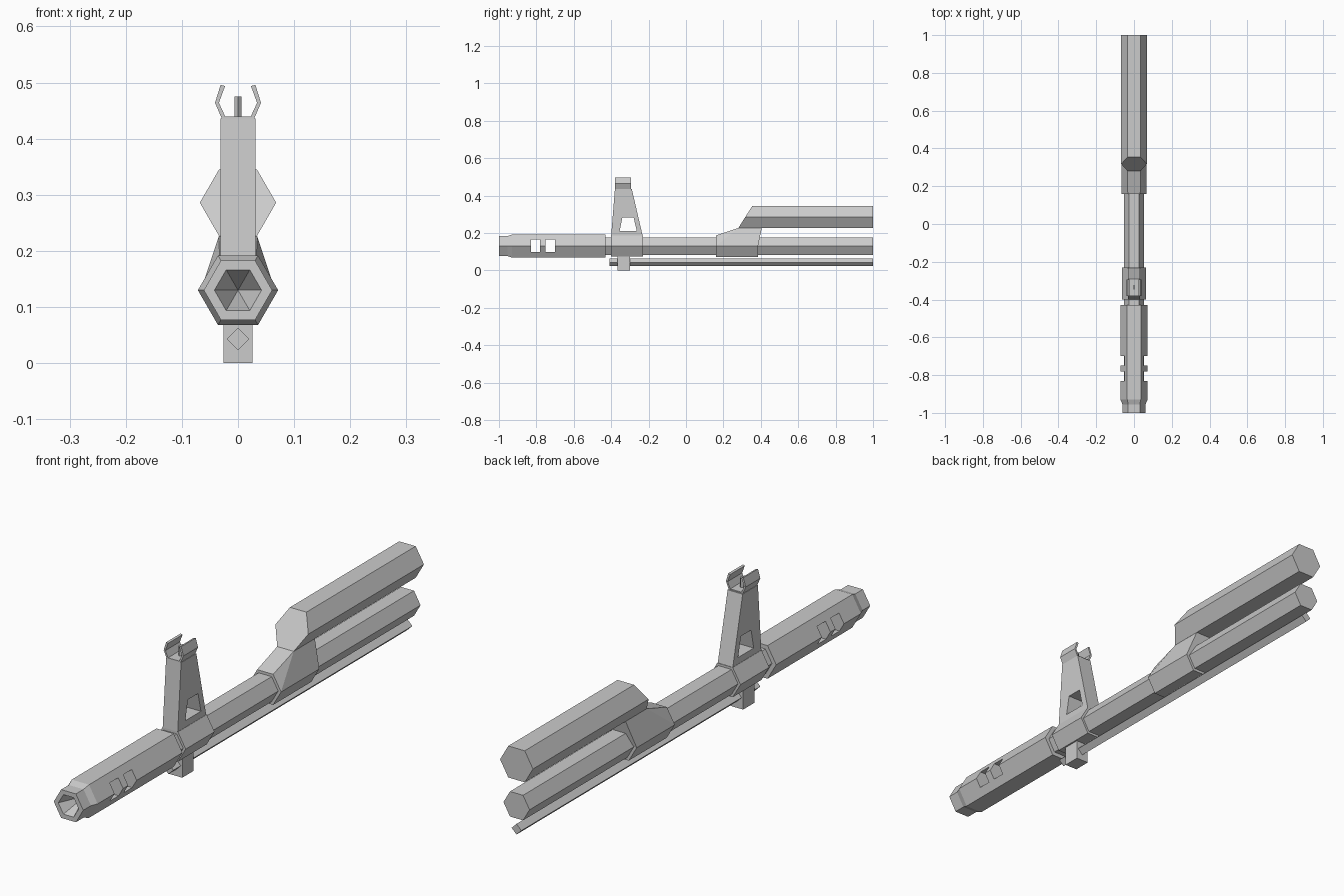
import bpy, bmesh, math
from mathutils import Vector

if "Cube" in bpy.data.objects:
    bpy.data.objects.remove(bpy.data.objects["Cube"])


def finish(name, bm):
    bmesh.ops.remove_doubles(bm, verts=bm.verts, dist=1e-5)
    bmesh.ops.recalc_face_normals(bm, faces=bm.faces)
    me = bpy.data.meshes.new(name)
    bm.to_mesh(me)
    bm.free()
    ob = bpy.data.objects.new(name, me)
    bpy.context.collection.objects.link(ob)
    return ob


def loft(name, rings, zc, sides=6, slant=0.0):
    """Polygonal rings (radius, y) along y; slant shears the first ring."""
    bm = bmesh.new()
    loops = []
    for i, (r, y) in enumerate(rings):
        loop = []
        for k in range(sides):
            a = 2 * math.pi * k / sides
            z = r * math.sin(a)
            loop.append(bm.verts.new((r * math.cos(a), y + (slant * z if i == 0 else 0), zc + z)))
        loops.append(loop)
    for a, b in zip(loops, loops[1:]):
        for k in range(sides):
            n = (k + 1) % sides
            bm.faces.new((a[k], a[n], b[n], b[k]))
    if rings[0][0] > 0:
        bm.faces.new(loops[0])
    bm.faces.new(loops[-1])
    if rings[0][0] == 0:
        bmesh.ops.remove_doubles(bm, verts=bm.verts, dist=1e-5)
    return finish(name, bm)


def prism(name, pts, lo, hi, axis):
    """Extrude a profile along x (pts are y,z) or along y (pts are x,z)."""
    bm = bmesh.new()
    place = (lambda p, d: (d, p[0], p[1])) if axis == 'X' else (lambda p, d: (p[0], d, p[1]))
    face = bm.faces.new([bm.verts.new(place(p, lo)) for p in pts])
    ext = bmesh.ops.extrude_face_region(bm, geom=[face])
    move = Vector(place((0, 0), hi - lo))
    bmesh.ops.translate(bm, vec=move, verts=[v for v in ext['geom'] if isinstance(v, bmesh.types.BMVert)])
    # extruding keeps the starting face, so the prism is closed
    return finish(name, bm)


def rect(a0, a1, b0, b1):
    return [(a0, b0), (a1, b0), (a1, b1), (a0, b1)]


def cut(ob, cutter):
    mod = ob.modifiers.new('cut', 'BOOLEAN')
    mod.operation, mod.solver, mod.object = 'DIFFERENCE', 'EXACT', cutter
    bpy.context.view_layer.objects.active = ob
    bpy.ops.object.modifier_apply(modifier=mod.name)
    bpy.data.objects.remove(cutter)


AXIS = 0.13

# Barrel and muzzle device with conical bore and two side slots
loft('barrel', [(0.054, -0.44), (0.054, 1.0)], AXIS)
muzzle = loft('muzzle_device', [(0, -0.9), (0.042, -1), (0.061, -1), (0.061, -0.955),
                                (0.0715, -0.93), (0.0715, -0.43)], AXIS)
for y in (-0.83, -0.75):
    cut(muzzle, prism('slot_cutter', rect(y, y + 0.05, 0.098, 0.165), -0.1, 0.1, 'X'))

# Front sight: hex collar, tapered tower with window, lug below
loft('sight_collar', [(0.064, -0.40), (0.064, -0.23)], AXIS)
tower = prism('sight_tower', [(-0.40, 0.17), (-0.23, 0.17), (-0.232, 0.186), (-0.29, 0.436),
                              (-0.38, 0.436), (-0.40, 0.186)], -0.031, 0.031, 'X')
cut(tower, prism('window_cutter', [(-0.355, 0.21), (-0.263, 0.21), (-0.28, 0.283), (-0.34, 0.283)],
                 -0.1, 0.1, 'X'))
prism('rod_lug', rect(-0.026, 0.026, 0, 0.09), -0.366, -0.30, 'Y')

# Sight ears (one mirrored profile) and post
half = [(0.028, 0.434), (0.041, 0.464), (0.031, 0.496), (0.023, 0.494), (0.034, 0.464), (0.023, 0.440)]
prism('sight_ears', half + [(-x, z) for x, z in reversed(half)], -0.38, -0.294, 'Y')
bm = bmesh.new()
bmesh.ops.create_cone(bm, cap_ends=True, segments=6, radius1=0.0075, radius2=0.0075, depth=0.04)
bmesh.ops.scale(bm, vec=(1, 1.7, 1), verts=bm.verts)
bmesh.ops.translate(bm, vec=(0, -0.335, 0.455), verts=bm.verts)
finish('sight_post', bm)

# Gas block: hex collar rising into a neck under the tube
loft('gas_collar', [(0.066, 0.16), (0.066, 0.385)], AXIS)
bm = bmesh.new()
for s in (-1, 1):
    for x, y, z in ((0.066, 0.16, 0.13), (0.066, 0.385, 0.13), (0.033, 0.16, 0.187),
                    (0.034, 0.28, 0.227), (0.034, 0.405, 0.227), (0.045, 0.385, 0.19)):
        bm.verts.new((s * x, y, z))
bmesh.ops.convex_hull(bm, input=bm.verts)
bmesh.ops.dissolve_limit(bm, angle_limit=0.02, verts=bm.verts, edges=bm.edges)
finish('gas_neck', bm)

# Gas tube with raked front, and square cleaning rod
loft('gas_tube', [(0.068, 0.3175), (0.068, 1.0)], 0.286, slant=0.636)
loft('cleaning_rod', [(0.02, -0.41), (0.02, 1.0)], 0.043, sides=4)
